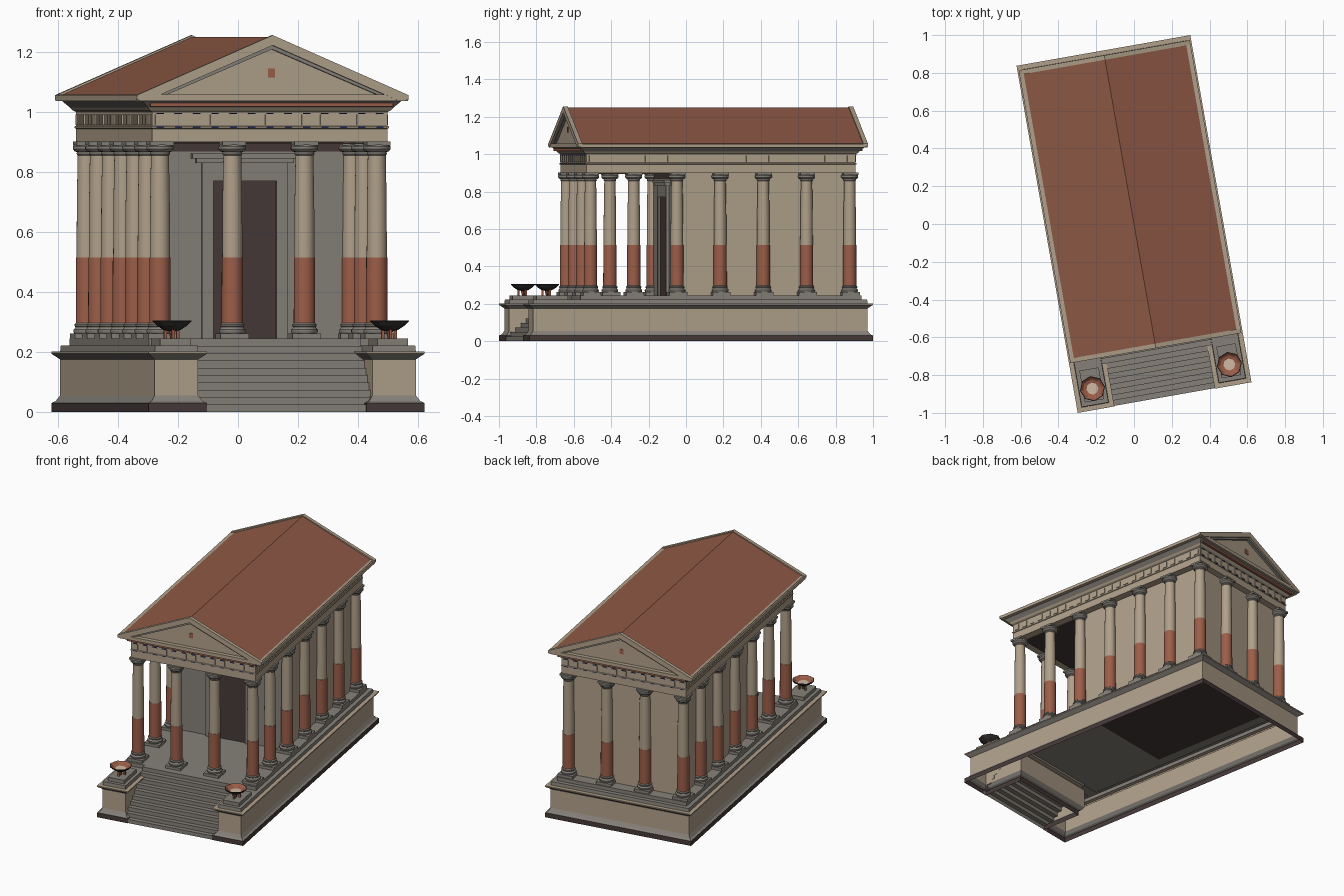
import bpy, bmesh, math

if "Cube" in bpy.data.objects:
    bpy.data.objects.remove(bpy.data.objects["Cube"])

TURN = math.radians(10)          # whole building is turned on its site


def mat(name, r, g, b):
    m = bpy.data.materials.new(name)
    lin = [((c / 255 + 0.055) / 1.055) ** 2.4 for c in (r, g, b)]
    m.diffuse_color = (*lin, 1)
    m.use_nodes = True
    m.node_tree.nodes["Principled BSDF"].inputs["Base Color"].default_value = m.diffuse_color
    return m


CREAM = mat("cream stone", 176, 160, 138)
GREY = mat("grey stone", 134, 129, 121)
DARK = mat("dark brown", 70, 57, 56)
TILE = mat("terracotta tile", 144, 90, 70)
RED = mat("painted red", 156, 94, 73)
BLUE = mat("painted blue", 45, 50, 115)
IRON = mat("dark iron", 52, 48, 46)
ASH = mat("pale ash", 208, 184, 164)


def finish(name, bm, mats, smooth=False, recalc=True):
    if recalc:
        bmesh.ops.recalc_face_normals(bm, faces=bm.faces)
    me = bpy.data.meshes.new(name)
    bm.to_mesh(me)
    bm.free()
    for m in mats:
        me.materials.append(m)
    ob = bpy.data.objects.new(name, me)
    bpy.context.collection.objects.link(ob)
    ob.rotation_euler.z = TURN
    if smooth:
        bpy.ops.object.select_all(action='DESELECT')
        ob.select_set(True)
        bpy.context.view_layer.objects.active = ob
        bpy.ops.object.shade_smooth_by_angle(angle=math.radians(35))
    return ob


def add_box(bm, x0, x1, y0, y1, z0, z1, mi=0):
    v = [bm.verts.new((x, y, z)) for z in (z0, z1)
         for x, y in ((x0, y0), (x1, y0), (x1, y1), (x0, y1))]
    for f in ((3, 2, 1, 0), (4, 5, 6, 7), (0, 1, 5, 4), (1, 2, 6, 5), (2, 3, 7, 6), (3, 0, 4, 7)):
        bm.faces.new([v[i] for i in f]).material_index = mi


def boxes(name, items, material):
    bm = bmesh.new()
    for it in items:
        add_box(bm, *it)
    return finish(name, bm, [material])


def loft(name, outline, profile, mats, top=0, bottom=False):
    """Sweep (inset, z, material of band below) round a right-angled plan."""
    bm = bmesh.new()
    n = len(outline)
    rings = []
    for d, z, _ in profile:
        ring = []
        for i, (x, y) in enumerate(outline):
            ox = oy = 0
            for a, b in ((outline[i - 1], (x, y)), ((x, y), outline[(i + 1) % n])):
                dx, dy = b[0] - a[0], b[1] - a[1]
                length = math.hypot(dx, dy)
                ox -= dy / length * d
                oy += dx / length * d
            ring.append(bm.verts.new((x + ox, y + oy, z)))
        rings.append(ring)
    for k in range(1, len(rings)):
        a, b = rings[k - 1], rings[k]
        for i in range(n):
            j = (i + 1) % n
            bm.faces.new((a[i], a[j], b[j], b[i])).material_index = profile[k][2]
    bm.faces.new(rings[-1]).material_index = top
    if bottom:
        bm.faces.new(rings[0][::-1]).material_index = top
    return finish(name, bm, mats, recalc=False)


def rect(x, y0, y1):
    return [(-x, y0), (x, y0), (x, y1), (-x, y1)]


def lathe(bm, cx, cy, profile, seg):
    """Revolve (radius, z, material) points about a vertical axis."""
    prev = None
    for r, z, mi in profile:
        ring = [bm.verts.new((cx + r * math.cos(2 * math.pi * i / seg),
                              cy + r * math.sin(2 * math.pi * i / seg), z)) for i in range(seg)]
        if prev:
            for i in range(seg):
                j = (i + 1) % seg
                bm.faces.new((prev[i], prev[j], ring[j], ring[i])).material_index = mi
        prev = ring
    return prev


def prism(name, poly, y0, y1, material):
    """Extrude an x-z polygon along y."""
    bm = bmesh.new()
    a = [bm.verts.new((x, y0, z)) for x, z in poly]
    b = [bm.verts.new((x, y1, z)) for x, z in poly]
    bm.faces.new(a)
    bm.faces.new(b[::-1])
    for i in range(len(poly)):
        j = (i + 1) % len(poly)
        bm.faces.new((a[i], b[i], b[j], a[j]))
    return finish(name, bm, [material])


# podium: open underneath, with two piers flanking the stair
plan = [(-.467, -.933), (-.27, -.933), (-.27, -.66), (.27, -.66),
        (.27, -.933), (.467, -.933), (.467, .933), (-.467, .933)]
loft("podium", plan,
     [(0, 0, 0), (0, .03, 2), (.012, .036, 1), (.025, .055, 1), (.025, .175, 0),
      (0, .194, 1), (0, .201, 0), (.025, .201, 0), (.027, .222, 1)],
     [CREAM, GREY, DARK], top=1)
boxes("upper_floor", [(-.415, .415, -.645, .88, .215, .245)], GREY)
boxes("pier_cap", [(s * .368 - .052, s * .368 + .052, -.885, -.715, .22, .245) for s in (-1, 1)], GREY)

# stair sheet
bm = bmesh.new()
N = 10
pts = [(-.93, 0)]
for k in range(N):
    y, z = -.93 + .0285 * k, .0245 * (k + 1)
    pts += [(y, z), (y + .0285, z)]
rows = [[bm.verts.new((x, y, z)) for x in (-.296, .296)] for y, z in pts]
for a, b in zip(rows, rows[1:]):
    bm.faces.new((a[0], a[1], b[1], b[0]))
finish("stair", bm, [GREY], recalc=False)

# cella: body, grey front wall, door and frame
boxes("cella_wall", [(-.352, .352, -.11, .81, .24, .9)], CREAM)
boxes("cella_front", [(-.352, .352, -.117, -.109, .245, .868)], GREY)
boxes("cella_underside", [(-.35, .35, -.1, .8, .212, .216)], DARK)
boxes("porch_ceiling", [(-.35, .35, -.56, -.1, .893, .899), (-.352, .352, -.118, -.109, .868, .9)], DARK)
boxes("door", [(-.109, .109, -.121, -.115, .245, .77)], DARK)
boxes("door_frame", [(-.145, -.107, -.133, -.112, .245, .83), (.107, .145, -.133, -.112, .245, .83),
                     (-.145, .145, -.133, -.112, .77, .83), (-.165, .165, -.143, -.112, .83, .845),
                     (-.18, .18, -.15, -.112, .845, .862)], GREY)

# columns: four across each end, seven along each side
ys = [-.583 + .2345 * k for k in range(7)]
places = [(s * .367, y) for s in (-1, 1) for y in ys] + \
         [(s * .122, y) for s in (-1, 1) for y in (ys[0], ys[-1])]
bm = bmesh.new()
shaft = [(.036, .293, 0), (.0355, .515, 0), (.034, .515, 1), (.033, .7, 1), (.030, .868, 1)]
for x, y in places:
    lathe(bm, x, y, shaft, 20)
finish("column_shafts", bm, [RED, CREAM], True)

bm = bmesh.new()
base = [(.042, .262, 0), (.045, .267, 0), (.045, .274, 0), (.040, .279, 0), (.038, .283, 0),
        (.041, .287, 0), (.041, .292, 0), (.035, .298, 0)]
cap = [(.030, .855, 0), (.034, .86, 0), (.033, .866, 0), (.041, .869, 0), (.046, .876, 0),
       (.046, .885, 0), (.041, .891, 0)]
for x, y in places:
    lathe(bm, x, y, base, 20)
    lathe(bm, x, y, cap, 20)
    add_box(bm, x - .048, x + .048, y - .048, y + .048, .243, .262)
    add_box(bm, x - .040, x + .040, y - .040, y + .040, .889, .901)
finish("column_bases_and_capitals", bm, [GREY], True)

# entablature with flaring cornice
loft("entablature", rect(.452, -.665, .905),
     [(.054, .9, 0), (.054, .944, 0), (.050, .946, 0), (.050, .952, 0), (.054, .954, 0), (.054, 1.0, 0),
      (.044, 1.005, 0), (.036, 1.015, 0), (.014, 1.036, 1), (0, 1.036, 0), (0, 1.058, 0)],
     [CREAM, GREY], bottom=True)

# frieze blocks on all sides, blue dashes and a red band at the ends
blocks, dashes = [], []
for i in range(13):
    x = -.372 + .062 * i
    for y, s in ((-.611, -1), (.851, 1)):
        blocks.append((x - .016, x + .016, min(y, y + s * .004), max(y, y + s * .004), .957, .992))
        for z in (.947, .993):
            dashes.append((x - .012, x + .012, min(y, y + s * .006), max(y, y + s * .006), z, z + .004))
for i in range(24):
    y = -.58 + .0609 * i
    for s in (-1, 1):
        a, b = sorted((s * .397, s * .402))
        blocks.append((a, b, y - .016, y + .016, .957, .992))
boxes("frieze_blocks", blocks, CREAM)
boxes("frieze_dashes", dashes, BLUE)
boxes("cornice_red_band", [(-.41, .41, -.646, -.62, 1.018, 1.03), (-.41, .41, .86, .886, 1.018, 1.03)], RED)

# gable body, tiled roof and raking trims
prism("gable_body", [(-.43, 1.05), (.43, 1.05), (0, 1.235)], -.64, .88, CREAM)
prism("roof_tiles", [(-.455, 1.05), (0, 1.25), (.455, 1.05), (.43, 1.045), (0, 1.225), (-.43, 1.045)],
      -.645, .885, TILE)
trim = [(-.46, 1.04), (-.46, 1.056), (0, 1.256), (.46, 1.056), (.46, 1.04), (.42, 1.04), (0, 1.222), (-.42, 1.04)]
inner = [(-.42, 1.045), (0, 1.226), (.42, 1.045), (.385, 1.045), (0, 1.209), (-.385, 1.045)]
for tag, y0, y1, i0, i1 in (("front", -.667, -.643, -.655, -.635), ("back", .883, .907, .875, .895)):
    prism(tag + "_raking_trim", trim, y0, y1, CREAM)
    prism(tag + "_inner_moulding", inner, i0, i1, GREY)
boxes("eave_edges", [(-.46, -.448, -.65, .89, 1.036, 1.055), (.448, .46, -.65, .89, 1.036, 1.055)], CREAM)
boxes("gable_ornament", [(-.012, .012, y - .003, y + .003, 1.115, 1.145) for y in (-.641, .881)], RED)

# braziers on the stair piers
bm = bmesh.new()
for s in (-1, 1):
    cx, cy = s * .368, -.82
    last = lathe(bm, cx, cy, [(.008, .268, 0), (.03, .274, 0), (.052, .288, 0), (.067, .303, 0), (.064, .305, 0),
                              (.05, .292, 1), (.032, .287, 1)], 8)
    bm.faces.new(last).material_index = 2
    lathe(bm, cx, cy, [(.006, .245, 1), (.012, .27, 1)], 8)
    for k in range(3):
        a = 2 * math.pi * k / 3 + .5
        lx, ly = cx + .024 * math.cos(a), cy + .024 * math.sin(a)
        add_box(bm, lx - .005, lx + .005, ly - .005, ly + .005, .244, .278, 1)
finish("braziers", bm, [IRON, RED, ASH], recalc=False)
